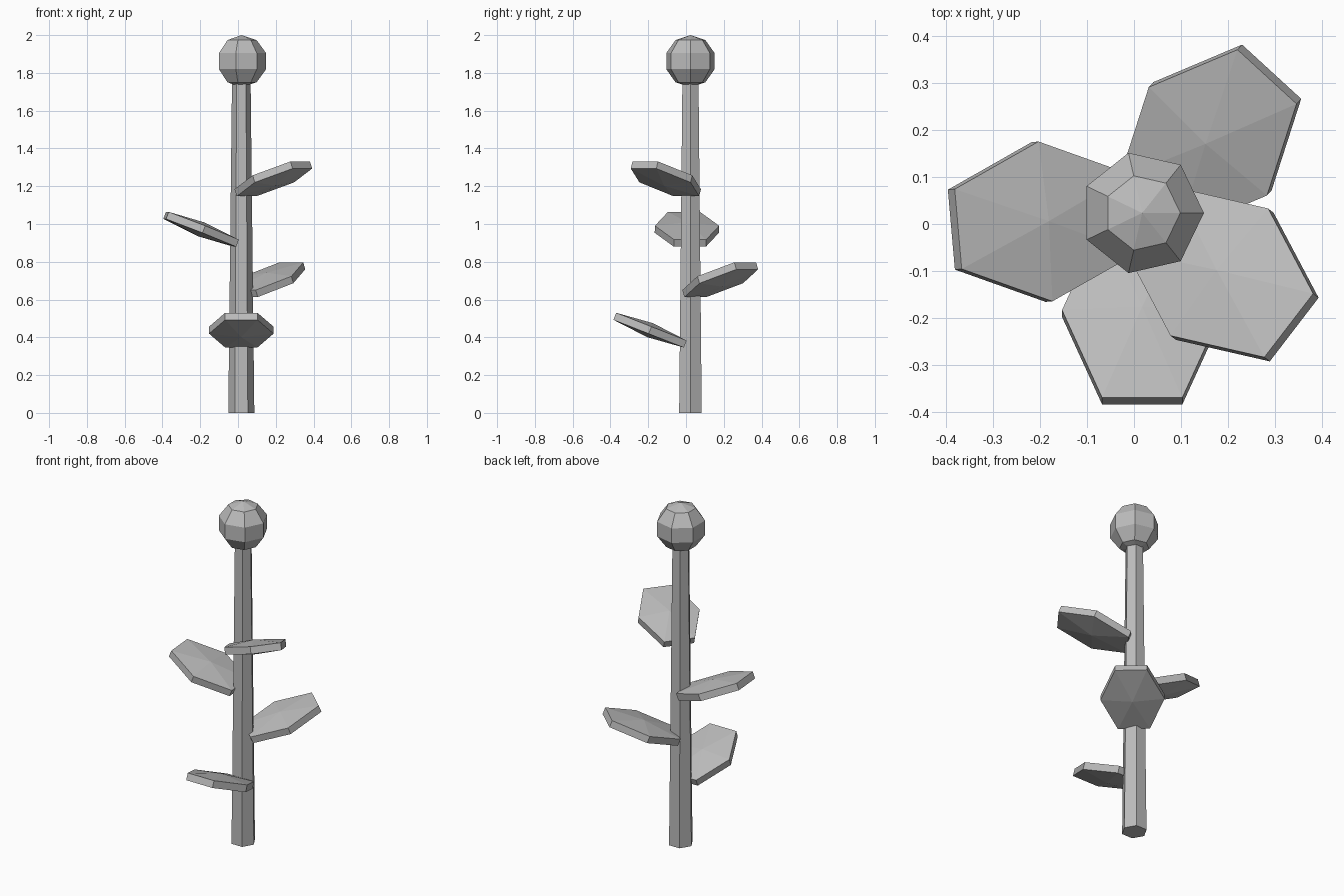
import bpy, bmesh, math
from mathutils import Matrix, Vector

if "Cube" in bpy.data.objects:
    bpy.data.objects.remove(bpy.data.objects["Cube"])

AXIS = Vector((0.0175, 0.0235, 0))

grey = bpy.data.materials.new("plain grey")
grey.diffuse_color = (0.5, 0.5, 0.5, 1)
grey.use_nodes = True
grey.node_tree.nodes["Principled BSDF"].inputs["Base Color"].default_value = grey.diffuse_color


def lathe(name, profile, sides, matrix, phase=0.0):
    """Revolve (radius, height) pairs, listed bottom to top, into a flat-faced solid."""
    bm = bmesh.new()
    rings = []
    for r, z in profile:
        n = sides if r > 0 else 1
        rings.append([bm.verts.new((r * math.cos(phase + math.tau * i / sides),
                                    r * math.sin(phase + math.tau * i / sides), z))
                      for i in range(n)])
    for a, b in zip(rings, rings[1:]):
        for i in range(sides):
            j = (i + 1) % sides
            if len(a) == 1:
                bm.faces.new((a[0], b[j], b[i]))
            elif len(b) == 1:
                bm.faces.new((a[i], a[j], b[0]))
            else:
                bm.faces.new((a[i], a[j], b[j], b[i]))
    if len(rings[0]) > 1:
        bm.faces.new(rings[0][::-1])
    if len(rings[-1]) > 1:
        bm.faces.new(rings[-1])
    bmesh.ops.transform(bm, matrix=matrix, verts=bm.verts)
    bmesh.ops.recalc_face_normals(bm, faces=bm.faces)
    mesh = bpy.data.meshes.new(name)
    bm.to_mesh(mesh)
    bm.free()
    mesh.materials.append(grey)
    obj = bpy.data.objects.new(name, mesh)
    bpy.context.collection.objects.link(obj)
    return obj


def globe(rings):
    """Profile of a unit sphere split into the given number of bands."""
    angles = [math.pi * i / rings for i in range(rings + 1)]
    return [(0 if i in (0, rings) else math.sin(a), -math.cos(a))
            for i, a in enumerate(angles)]


# Tapered six-sided stem
lathe("stem", [(0.069, 0), (0.049, 1.78)], 6, Matrix.Translation(AXIS))

# Faceted bud on top of the stem
lathe("bud", globe(5), 7,
      Matrix.Translation(AXIS + Vector((0, 0, 1.862))) @ Matrix.Scale(0.138, 4))

# Four flattened leaves spiralling up the stem
for k in range(4):
    angle = math.radians(-90 + 137.5 * k)
    centre = AXIS + Vector((0.214 * math.cos(angle), 0.214 * math.sin(angle),
                            0.438 + 0.267 * k))
    place = (Matrix.Translation(centre)
             @ Matrix.Rotation(angle, 4, 'Z')
             @ Matrix.Rotation(math.radians(-21.5), 4, 'Y')
             @ Matrix.Diagonal((0.267, 0.197, 0.04, 1)))
    lathe(f"leaf_{k + 1}", globe(3), 6, place, math.pi / 6)
